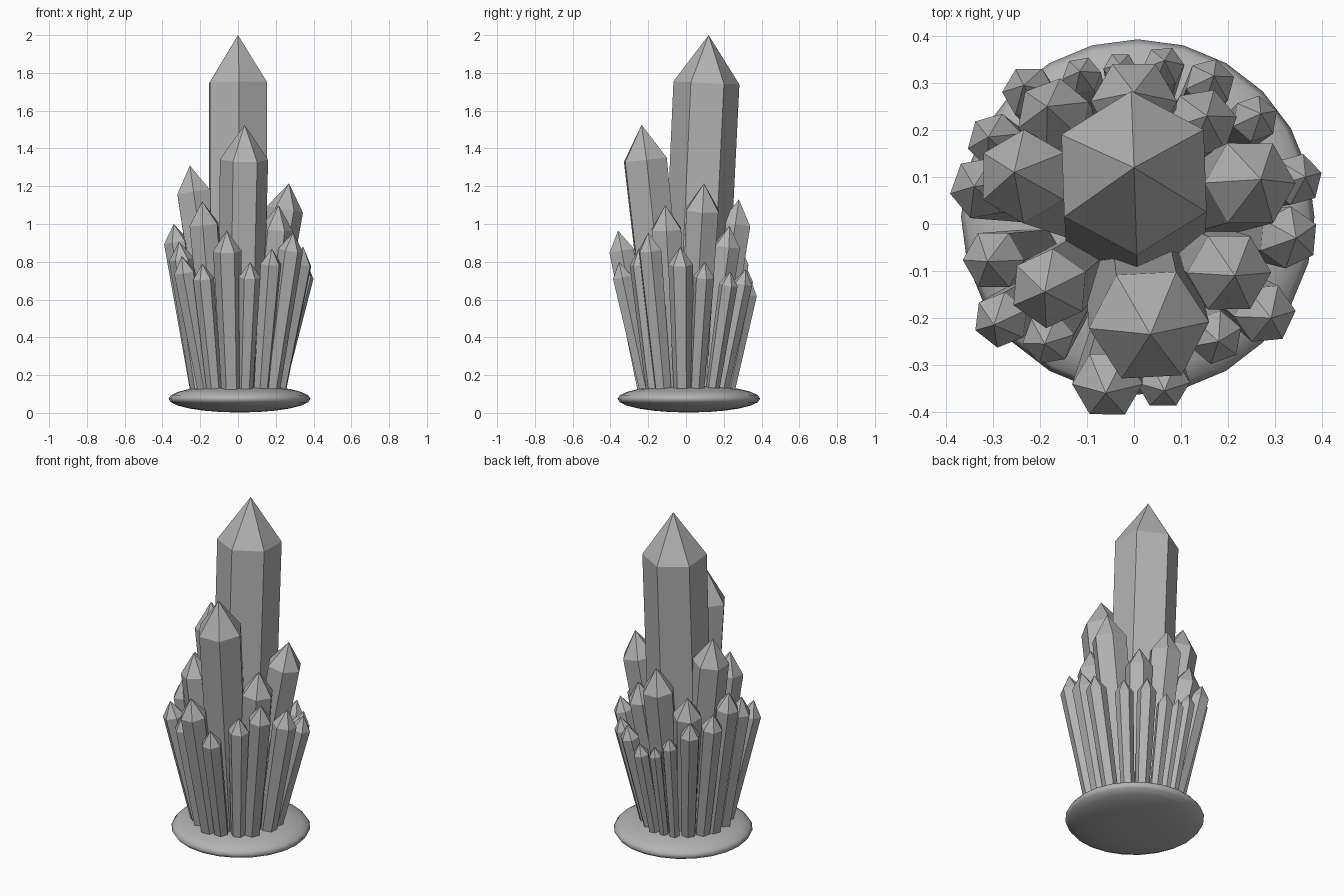
import bpy, bmesh, math
from mathutils import Vector, Matrix

if "Cube" in bpy.data.objects:
    bpy.data.objects.remove(bpy.data.objects["Cube"])

# one flat grey for the whole mineral
stone = bpy.data.materials.new("crystal grey")
stone.diffuse_color = (0.45, 0.45, 0.45, 1)
stone.use_nodes = True
stone.node_tree.nodes["Principled BSDF"].inputs["Base Color"].default_value = stone.diffuse_color


def finish(name, bm):
    bmesh.ops.recalc_face_normals(bm, faces=bm.faces)
    mesh = bpy.data.meshes.new(name)
    bm.to_mesh(mesh)
    bm.free()
    mesh.materials.append(stone)
    obj = bpy.data.objects.new(name, mesh)
    bpy.context.collection.objects.link(obj)
    return obj


def crystal(name, tip, base, radius, taper, turn):
    """Leaning six-sided prism, narrower at the foot, with a pointed cap."""
    tip, base = Vector(tip), Vector(base)
    axis = (tip - base).normalized()
    tilt = Vector((0, 0, 1)).rotation_difference(axis).to_matrix()
    shoulder = tip - axis * radius * 1.45
    bm = bmesh.new()
    rings = []
    for centre, r in ((base, radius * taper), (shoulder, radius)):
        ring = []
        for i in range(6):
            a = math.radians(turn + 60 * i)
            ring.append(bm.verts.new(centre + tilt @ Vector((r * math.cos(a), r * math.sin(a), 0))))
        rings.append(ring)
    point = bm.verts.new(tip)
    low, high = rings
    bm.faces.new(low[::-1])
    for i in range(6):
        j = (i + 1) % 6
        bm.faces.new((low[i], low[j], high[j], high[i]))
        bm.faces.new((high[i], high[j], point))
    return finish(name, bm)


def cluster(name, rows, foot, taper):
    """Crystals that fan out from a circle of the given radius."""
    for n, (x, y, z, r, turn) in enumerate(rows, 1):
        d = Vector((x, y)).normalized() * foot
        crystal(f"{name}_{n}", (x, y, z), (d.x, d.y, 0.08), r, taper, turn)


# rounded base disc
bm = bmesh.new()
bmesh.ops.create_uvsphere(bm, u_segments=24, v_segments=12, radius=1)
bmesh.ops.transform(bm, verts=bm.verts, matrix=Matrix.Translation((0.008, 0.015, 0.075))
                    @ Matrix.Diagonal((0.376, 0.378, 0.073, 1)))
for f in bm.faces:
    f.smooth = True
finish("base_disc", bm)

# two big central spires
crystal("main_spire", (0.0, 0.12, 2.0), (0.0, 0.03, 0.08), 0.175, 0.97, 32)
crystal("second_spire", (0.035, -0.235, 1.525), (0.01, -0.08, 0.08), 0.128, 0.9, 3)

# tall side crystals: tip x, y, z, radius, turn
cluster("tall_crystal", [
    (-0.255, 0.11, 1.31, 0.10, 30),
    (0.27, 0.095, 1.215, 0.098, 0),
], 0.09, 0.85)

# middle ring
cluster("middle_crystal", [
    (-0.19, -0.145, 1.12, 0.085, 25),
    (0.215, -0.11, 1.10, 0.09, 0),
    (0.0, 0.28, 1.13, 0.092, 0),
    (-0.185, 0.25, 0.99, 0.08, 20),
    (0.155, 0.23, 0.99, 0.075, 10),
], 0.13, 0.8)

# outer ring, counted round from the left
cluster("outer_crystal", [
    (-0.34, 0.08, 1.0, 0.068, 10),
    (-0.31, 0.185, 0.90, 0.06, 15),
    (-0.235, 0.295, 0.87, 0.057, 0),
    (0.17, 0.315, 0.76, 0.053, 15),
    (0.27, 0.235, 0.75, 0.05, 20),
    (0.365, 0.10, 0.80, 0.056, 15),
    (0.345, -0.03, 0.88, 0.066, 25),
    (0.292, -0.20, 0.955, 0.066, 5),
    (0.18, -0.25, 0.87, 0.058, 20),
    (0.065, -0.355, 0.80, 0.057, 0),
    (-0.06, -0.36, 0.965, 0.075, 0),
    (-0.19, -0.255, 0.79, 0.056, 10),
    (-0.298, -0.215, 0.83, 0.06, 22),
    (-0.312, -0.08, 0.907, 0.066, 0),
], 0.205, 0.7)

# small back crystals
cluster("small_crystal", [
    (-0.115, 0.325, 0.76, 0.042, 10),
    (-0.03, 0.34, 0.69, 0.036, 0),
    (0.065, 0.348, 0.69, 0.045, 5),
], 0.225, 0.7)
